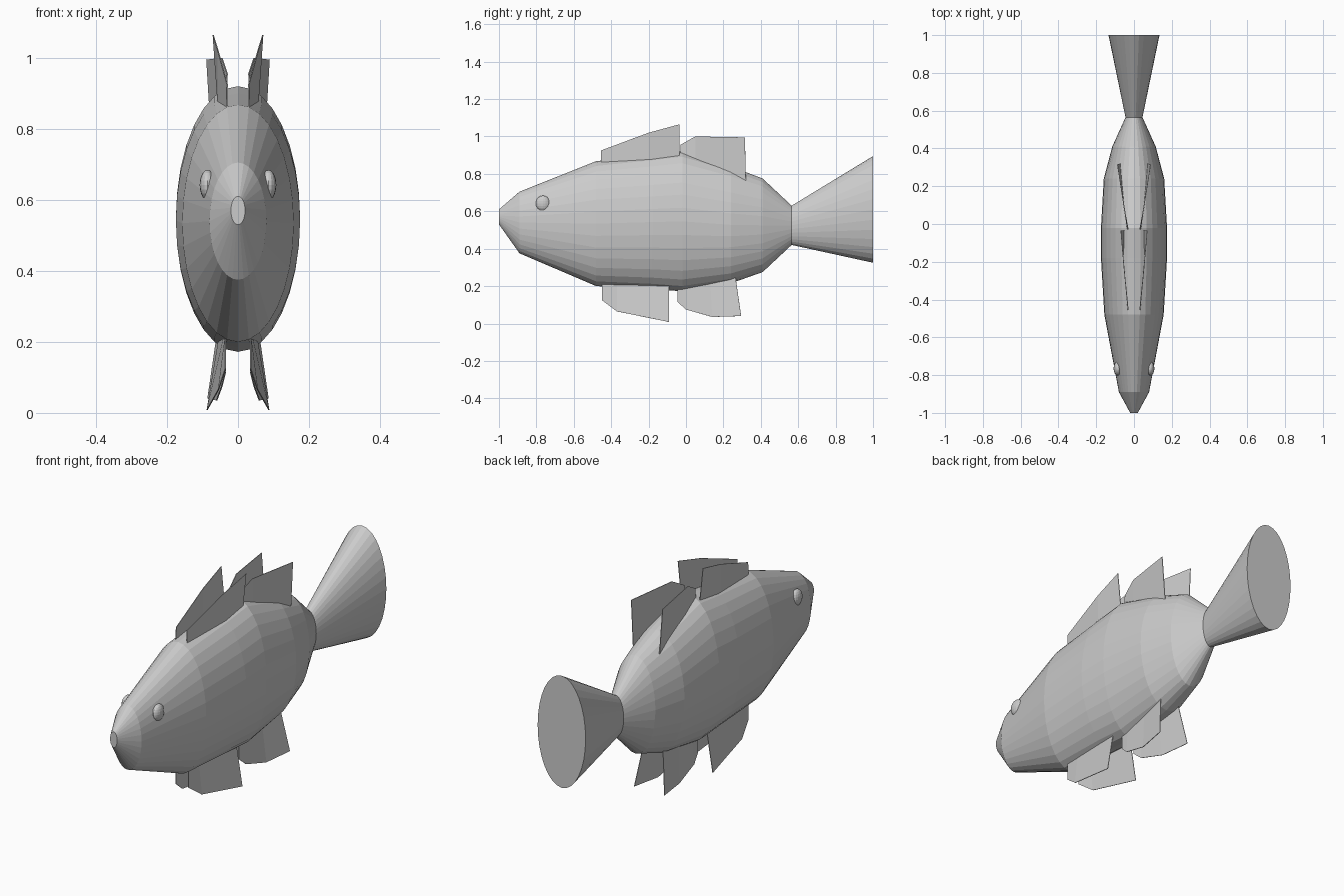
import bpy, bmesh, math

if "Cube" in bpy.data.objects:
    bpy.data.objects.remove(bpy.data.objects["Cube"])


def material(name, v):
    m = bpy.data.materials.new(name)
    m.diffuse_color = (v, v, v, 1)
    m.use_nodes = True
    m.node_tree.nodes["Principled BSDF"].inputs["Base Color"].default_value = m.diffuse_color
    return m


GREY = material("light grey", 0.6)
DARK = material("mouth grey", 0.3)
SIDES = 32


def finish(bm, name, mat, normals=True):
    if normals:
        bmesh.ops.recalc_face_normals(bm, faces=bm.faces)
    me = bpy.data.meshes.new(name)
    bm.to_mesh(me)
    bm.free()
    me.materials.append(mat)
    ob = bpy.data.objects.new(name, me)
    bpy.context.collection.objects.link(ob)
    return ob


def loft(name, sections, caps):
    """Skin elliptical sections (y, bottom, top, half width) along y."""
    bm = bmesh.new()
    rings = []
    for y, lo, hi, w in sections:
        rings.append([bm.verts.new((w * math.cos(a), y, (lo + hi) / 2 + (hi - lo) / 2 * math.sin(a)))
                      for a in (2 * math.pi * i / SIDES for i in range(SIDES))])
    for a, b in zip(rings, rings[1:]):
        for i in range(SIDES):
            j = (i + 1) % SIDES
            bm.faces.new((a[i], a[j], b[j], b[i]))
    for c in caps:
        bm.faces.new(rings[c])
    return finish(bm, name, GREY)


def fin_pair(name, stations):
    """Thin bent sheets; station = (y, root x, root z, edge x, edge z)."""
    for side, label in ((1, "right"), (-1, "left")):
        bm = bmesh.new()
        cols = [(bm.verts.new((side * rx, y0, rz)), bm.verts.new((side * ex, y1, ez)))
                for y0, y1, rx, rz, ex, ez in stations]
        for a, b in zip(cols, cols[1:]):
            f = bm.faces.new((a[0], b[0], b[1], a[1]))
        bmesh.ops.recalc_face_normals(bm, faces=bm.faces)
        ob = finish(bm, f"{name}_{label}", GREY)
        mod = ob.modifiers.new("thickness", "SOLIDIFY")
        mod.thickness = 0.003
        mod.offset = 0


# Body and flared tail
loft("body", [(-1, .53, .61, .02), (-.89, .375, .705, .08), (-.48, .20, .868, .157),
              (-.18, .185, .90, .175), (-.02, .172, .92, .175), (.24, .215, .84, .16),
              (.41, .275, .775, .115), (.565, .42, .63, .045)], (0, -1))
loft("tail", [(.565, .42, .63, .045), (1, .325, .895, .135)], (0, -1))

# Mouth slit
bm = bmesh.new()
bmesh.ops.create_cube(bm, size=1)
for v in bm.verts:
    v.co = (v.co.x * .038, -.9985 + v.co.y * .003, .571 + v.co.z * .026)
finish(bm, "mouth", DARK)

# Eyes
for s, label in ((1, "right"), (-1, "left")):
    bm = bmesh.new()
    bmesh.ops.create_uvsphere(bm, u_segments=16, v_segments=10, radius=1)
    for v in bm.verts:
        v.co = (s * .086 + v.co.x * .022, -.765 + v.co.y * .038, .642 + v.co.z * .042)
    finish(bm, f"eye_{label}", GREY)

# Fins: (root y, edge y, root x, root z, edge x, edge z)
fin_pair("front_dorsal_fin", [(-.455, -.455, .032, .85, .03, .925),
                              (-.2, -.2, .055, .85, .056, 1.02),
                              (-.035, -.035, .05, .87, .07, 1.065)])
fin_pair("rear_dorsal_fin", [(-.03, -.03, .035, .89, .03, .955),
                             (.05, .05, .047, .85, .045, 1.0),
                             (.32, .315, .074, .765, .088, .995)])
fin_pair("front_belly_fin", [(-.45, -.45, .035, .22, .035, .125),
                             (-.37, -.37, .038, .22, .055, .065),
                             (-.09, -.09, .055, .20, .087, .008)])
fin_pair("rear_belly_fin", [(-.045, -.045, .035, .20, .035, .115),
                            (0, 0, .038, .20, .045, .075),
                            (.13, .14, .045, .22, .06, .035),
                            (.265, .295, .055, .245, .085, .04)])
